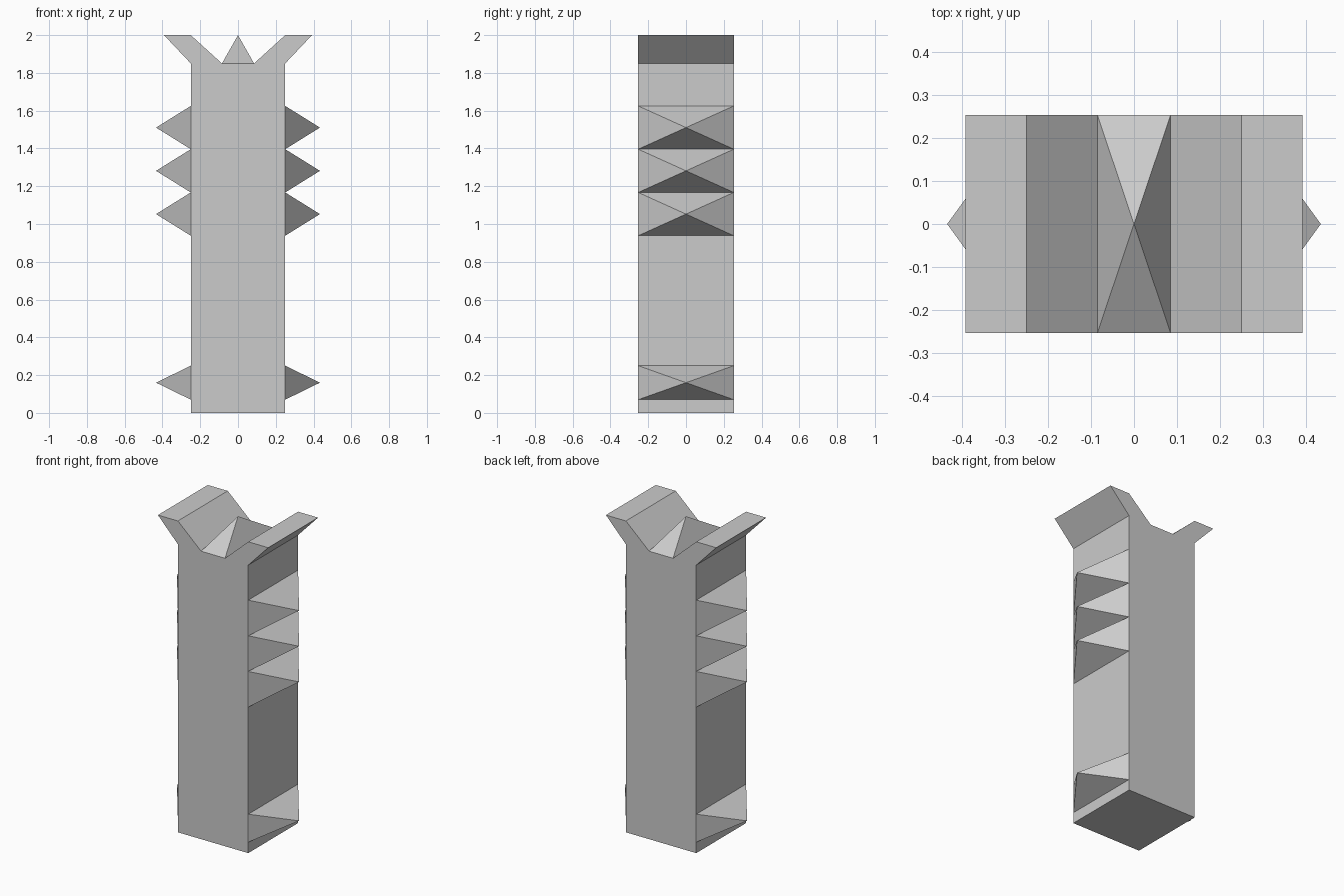
import bpy

if "Cube" in bpy.data.objects:
    bpy.data.objects.remove(bpy.data.objects["Cube"])

HALF_X, HALF_Y = 0.25, 0.253


def add_mesh(name, verts, faces):
    mesh = bpy.data.meshes.new(name)
    mesh.from_pydata(verts, [], faces)
    obj = bpy.data.objects.new(name, mesh)
    bpy.context.collection.objects.link(obj)
    return obj


def pyramid(name, base, apex):
    """Four-sided spike, open where it sits on the body."""
    return add_mesh(name, base + [apex], [(i, (i + 1) % 4, 4) for i in range(4)])


# Pillar: front outline with flared top lips and a notch, extruded along y
right = [(HALF_X, 0), (HALF_X, 1.85), (0.392, 2.0), (HALF_X, 2.0), (0.085, 1.85)]
outline = right + [(-x, z) for x, z in reversed(right)]
n = len(outline)
verts = [(x, y, z) for y in (-HALF_Y, HALF_Y) for x, z in outline]
faces = [tuple(range(n)), tuple(reversed(range(n, 2 * n)))]
faces += [(i, i + n, (i + 1) % n + n, (i + 1) % n) for i in range(n)]
add_mesh("pillar", verts, faces)

# Spike in the top notch
pyramid("top_spike",
        [(-0.085, -HALF_Y, 1.85), (0.085, -HALF_Y, 1.85),
         (0.085, HALF_Y, 1.85), (-0.085, HALF_Y, 1.85)],
        (0, 0, 2.0))

# Side spikes: one low, three stacked high, mirrored to the left
for i, (z0, z1) in enumerate([(0.07, 0.25), (0.938, 1.167),
                              (1.167, 1.396), (1.396, 1.625)]):
    spike = pyramid(f"side_spikes_{i + 1}",
                    [(HALF_X, -HALF_Y, z0), (HALF_X, HALF_Y, z0),
                     (HALF_X, HALF_Y, z1), (HALF_X, -HALF_Y, z1)],
                    (0.434, 0, (z0 + z1) / 2))
    mirror = spike.modifiers.new("mirror", 'MIRROR')
    mirror.use_axis[0] = True
    mirror.use_mirror_merge = False
